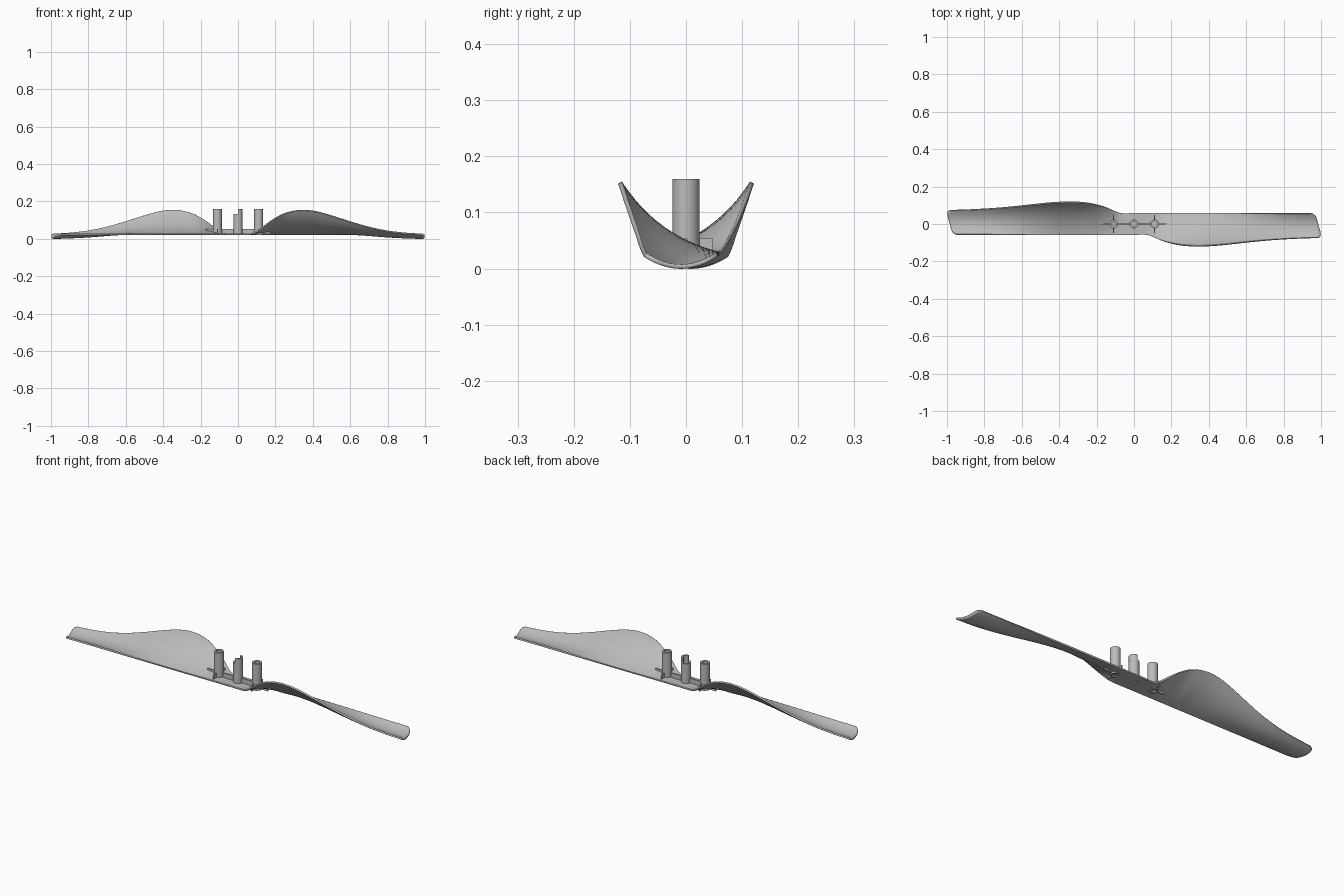
import bpy, bmesh, math
from mathutils import Vector

cube = bpy.data.objects.get("Cube")
if cube:
    bpy.data.objects.remove(cube)

grey = bpy.data.materials.new("plain_grey")
grey.use_nodes = True
grey.diffuse_color = (0.5, 0.5, 0.5, 1)
grey.node_tree.nodes["Principled BSDF"].inputs["Base Color"].default_value = (0.5, 0.5, 0.5, 1)


def add_object(name, bm):
    mesh = bpy.data.meshes.new(name)
    bm.to_mesh(mesh)
    bm.free()
    mesh.materials.append(grey)
    obj = bpy.data.objects.new(name, mesh)
    bpy.context.collection.objects.link(obj)
    return obj


def smooth(obj, angle=40):
    bpy.ops.object.select_all(action='DESELECT')
    obj.select_set(True)
    bpy.context.view_layer.objects.active = obj
    bpy.ops.object.shade_smooth_by_angle(angle=math.radians(angle))


# Swept free edge of one blade: distance along the blade, y, z
EDGE = [Vector(p) for p in [
    (0.0, -0.058, 0.022), (0.07, -0.058, 0.022), (0.1, -0.068, 0.033), (0.15, -0.09, 0.072),
    (0.2, -0.105, 0.107), (0.26, -0.116, 0.137), (0.34, -0.121, 0.151), (0.42, -0.118, 0.143),
    (0.5, -0.111, 0.121), (0.6, -0.1, 0.089), (0.7, -0.09, 0.06), (0.8, -0.083, 0.039),
    (0.9, -0.078, 0.027), (1.0, -0.075, 0.021)]]
BACK = Vector((0, 0.058, 0.022))
SAG = 0.022


def edge_at(x):
    """Smooth interpolation of the free edge."""
    i = max(k for k in range(len(EDGE) - 1) if EDGE[k].x <= x)
    a, b = EDGE[i], EDGE[i + 1]
    prev, nxt = EDGE[max(i - 1, 0)], EDGE[min(i + 2, len(EDGE) - 1)]
    span = b.x - a.x
    t = (x - a.x) / span
    ma = (b - prev) * (span / (b.x - prev.x))
    mb = (nxt - a) * (span / (nxt.x - a.x))
    return (a * (2*t**3 - 3*t**2 + 1) + ma * (t**3 - 2*t**2 + t)
            + b * (3*t**2 - 2*t**3) + mb * (t**3 - t**2))


def blade_point(x, v):
    """Underside point: v runs from the straight edge to the swept edge."""
    p = BACK.lerp(edge_at(x), v)
    ramp = min(max((x - 0.08) / 0.2, 0), 1)
    chord = edge_at(x) - BACK
    normal = Vector((0, chord.z, -chord.y)).normalized()
    p -= normal * SAG * ramp * 4 * v * (1 - v)
    tip = 1.005 - 0.035 * (1 - v) - 0.022 * abs(2 * v - 1) ** 8
    p.x = x * (1 + (tip - 1) * x ** 4)
    return p


# Twin blade sheet, turned half a revolution from one side to the other
STEPS, ACROSS = 60, 18
bm = bmesh.new()
rows = []
for i in range(-STEPS, STEPS + 1):
    row = []
    for j in range(ACROSS + 1):
        v = 0.5 - 0.5 * math.cos(math.pi * j / ACROSS)
        if i >= 0:
            p = blade_point(i / STEPS, v)
        else:
            p = blade_point(-i / STEPS, 1 - v)
            p.x, p.y = -p.x, -p.y
        row.append(bm.verts.new(p))
    rows.append(row)
for r, s in zip(rows, rows[1:]):
    for j in range(ACROSS):
        bm.faces.new((r[j], r[j + 1], s[j + 1], s[j]))
bm.normal_update()
if sum(f.normal.z for f in bm.faces) < 0:
    bmesh.ops.reverse_faces(bm, faces=bm.faces[:])
blades = add_object("twin_blades", bm)
shell = blades.modifiers.new("thickness", 'SOLIDIFY')
shell.thickness = 0.008
shell.offset = 1
smooth(blades)


# Hollow posts
def tube(name, x, z0, z1, start=0.0, span=2 * math.pi, outer=0.024, inner=0.015, segs=32):
    bm = bmesh.new()
    full = span > 6
    rings = []
    for k in range(segs if full else segs + 1):
        a = start + span * k / segs
        c, s = math.cos(a), math.sin(a)
        rings.append([bm.verts.new((x + r * c, r * s, z))
                      for r, z in ((outer, z0), (outer, z1), (inner, z1), (inner, z0))])
    pairs = list(zip(rings, rings[1:]))
    if full:
        pairs.append((rings[-1], rings[0]))
    else:
        bm.faces.new(rings[0])
        bm.faces.new(rings[-1])
    for p, q in pairs:
        for k in range(4):
            m = (k + 1) % 4
            bm.faces.new((p[k], q[k], q[m], p[m]))
    bmesh.ops.recalc_face_normals(bm, faces=bm.faces[:])
    smooth(add_object(name, bm))


tube("left_post", 0.11, 0.021, 0.16)
tube("right_post", -0.11, 0.021, 0.16)
tube("centre_post", 0, 0.021, 0.133)
tube("centre_post_half_collar", 0, 0.13, 0.16, -math.pi / 2, math.pi)


# Thin stiffening ribs around the posts
def rib(name, x0, x1, y0, y1, z1=0.054):
    bm = bmesh.new()
    bmesh.ops.create_cube(bm, size=1)
    for v in bm.verts:
        v.co = (x1 if v.co.x > 0 else x0, y1 if v.co.y > 0 else y0,
                z1 if v.co.z > 0 else 0.026)
    add_object(name, bm)


for side, s in (("left", 1), ("right", -1)):
    for part, a, b in (("inner", 0.022, 0.09), ("outer", 0.13, 0.175)):
        lo, hi = sorted((s * a, s * b))
        rib(f"{side}_{part}_rib", lo, hi, -0.003, 0.003)
    for part, t in (("back", 1), ("front", -1)):
        lo, hi = sorted((t * 0.022, t * 0.048))
        rib(f"{side}_{part}_rib", s * 0.11 - 0.003, s * 0.11 + 0.003, lo, hi)
